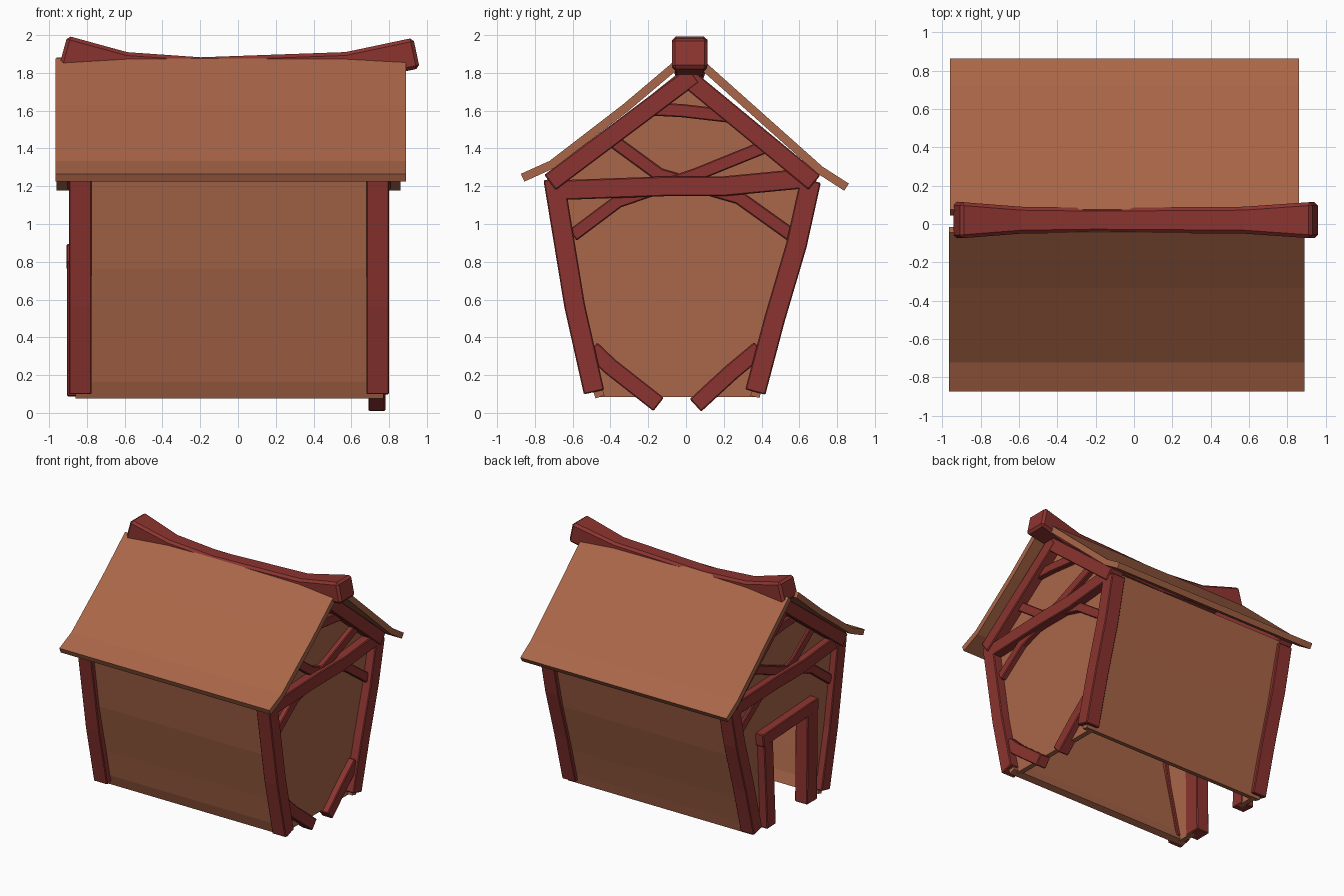
import bpy
import bmesh
from mathutils import Vector

old = bpy.data.objects.get("Cube")
if old:
    bpy.data.objects.remove(old, do_unlink=True)


def material(name, rgb):
    m = bpy.data.materials.new(name)
    m.use_nodes = True
    m.diffuse_color = (*rgb, 1)
    m.node_tree.nodes["Principled BSDF"].inputs["Base Color"].default_value = (*rgb, 1)
    return m


BROWN = material("plank brown", (0.40, 0.133, 0.065))
RED = material("timber red", (0.26, 0.034, 0.029))


def finish(name, bm, mat, bevel=0):
    bmesh.ops.recalc_face_normals(bm, faces=bm.faces[:])
    mesh = bpy.data.meshes.new(name)
    bm.to_mesh(mesh)
    bm.free()
    mesh.materials.append(mat)
    obj = bpy.data.objects.new(name, mesh)
    bpy.context.collection.objects.link(obj)
    if bevel:
        mod = obj.modifiers.new("worn edges", 'BEVEL')
        mod.width, mod.segments, mod.limit_method = bevel, 1, 'ANGLE'
    return obj


def sweep(name, path, width, centre, depth, mat, bevel=0, along_x=False):
    """Box section swept along a 2D path; depth runs across the path's plane."""
    pts = [Vector(p) for p in path]
    depths = depth if isinstance(depth, list) else [depth] * len(pts)
    bm = bmesh.new()
    rings = []
    for i, p in enumerate(pts):
        before = (p - pts[i - 1]).normalized() if i else None
        after = (pts[i + 1] - p).normalized() if i < len(pts) - 1 else None
        d = ((before or after) + (after or before)).normalized()
        miter = d.dot(after or before)
        n = Vector((-d.y, d.x)) * width / 2 / miter
        ring = []
        for s, t in ((-1, -1), (1, -1), (1, 1), (-1, 1)):
            q, c = p + n * s, centre + t * depths[i] / 2
            ring.append(bm.verts.new((q.x, c, q.y) if along_x else (c, q.x, q.y)))
        rings.append(ring)
    for a, b in zip(rings, rings[1:]):
        for k in range(4):
            bm.faces.new((a[k], a[(k + 1) % 4], b[(k + 1) % 4], b[k]))
    bm.faces.new(rings[0])
    bm.faces.new(rings[-1])
    return finish(name, bm, mat, bevel)


def panel(name, outline, x, thick):
    bm = bmesh.new()
    face = bm.faces.new([bm.verts.new((x - thick / 2, y, z)) for y, z in outline])
    out = bmesh.ops.extrude_face_region(bm, geom=[face])
    moved = [v for v in out["geom"] if isinstance(v, bmesh.types.BMVert)]
    bmesh.ops.translate(bm, verts=moved, vec=(thick, 0, 0))
    return finish(name, bm, BROWN)


# Curved long walls
front_path = [(-0.455, 0.085), (-0.485, 0.17), (-0.53, 0.38), (-0.62, 0.77), (-0.70, 1.27)]
back_path = [(0.365, 0.085), (0.385, 0.17), (0.44, 0.38), (0.555, 0.77), (0.67, 1.25)]
sweep("front_wall", front_path, 0.05, -0.045, 1.63, BROWN)
sweep("back_wall", back_path, 0.05, -0.045, 1.63, BROWN)

# Gable walls, one with a doorway notch
gable = front_path + [(0.01, 1.84)] + back_path[::-1]
door = [(0.21, 0.085), (0.21, 0.80), (-0.30, 0.82), (-0.30, 0.085)]
panel("closed_gable_wall", gable, 0.71, 0.04)
panel("door_gable_wall", gable + door, -0.82, 0.04)

# Flared roof slopes
sweep("front_roof", [(-0.03, 1.86), (-0.32, 1.615), (-0.71, 1.315), (-0.865, 1.245)],
      0.045, -0.038, 1.855, BROWN)
sweep("back_roof", [(0.06, 1.865), (0.34, 1.615), (0.71, 1.285), (0.85, 1.195)],
      0.045, -0.05, 1.82, BROWN)

# Sagging ridge beam
sweep("ridge_beam", [(-0.925, 1.917), (-0.6, 1.828), (-0.2, 1.8), (0.58, 1.828), (0.945, 1.905)],
      0.165, 0.02, [0.19, 0.14, 0.13, 0.14, 0.19], RED, 0.018, along_x=True)

# Timber frame at each end: (part, path, width, outward shift, depth)
frame = [
    ("front_post", [(-0.487, 0.11), (-0.59, 0.57), (-0.70, 1.24)], 0.11, 0, 0.12),
    ("back_post", [(0.367, 0.11), (0.47, 0.5), (0.585, 0.89), (0.66, 1.23)], 0.11, 0, 0.12),
    ("front_rafter", [(-0.72, 1.22), (0.04, 1.79)], 0.10, 0.01, 0.12),
    ("back_rafter", [(0.68, 1.22), (0.0, 1.78)], 0.10, 0.008, 0.12),
    ("collar_beam", [(-0.2, 1.61), (-0.02, 1.60), (0.24, 1.57)], 0.07, -0.01, 0.08),
    ("rising_brace", [(-0.6, 0.94), (-0.36, 1.12), (0.05, 1.26), (0.42, 1.41)], 0.07, -0.01, 0.08),
    ("falling_brace", [(-0.4, 1.45), (-0.14, 1.26), (0.28, 1.14), (0.56, 0.94)], 0.07, -0.015, 0.08),
]
tie = [(-0.65, 1.18), (-0.1, 1.20), (0.2, 1.20), (0.62, 1.24)]
for end, x, side in (("closed", 0.74, 1), ("door", -0.835, -1)):
    for part, path, width, shift, depth in frame:
        sweep(f"{end}_{part}", path, width, x + side * shift, depth, RED, 0.006)
    tie_path = tie if side > 0 else [(-y, z) for y, z in reversed(tie)]
    sweep(f"{end}_tie_beam", tie_path, 0.105, x + side * 0.005, 0.11, RED, 0.006)

# Foot braces on the closed end
sweep("front_foot_brace", [(-0.50, 0.34), (-0.40, 0.245), (-0.145, 0.045)],
      0.09, 0.735, 0.09, RED, 0.006)
sweep("back_foot_brace", [(0.39, 0.34), (0.24, 0.215), (0.05, 0.04)],
      0.09, 0.735, 0.09, RED, 0.006)

# Door frame
sweep("back_door_post", [(0.21, 0.09), (0.25, 0.84)], 0.11, -0.85, 0.11, RED, 0.006)
sweep("front_door_post", [(-0.30, 0.09), (-0.31, 0.86)], 0.13, -0.85, 0.11, RED, 0.006)
sweep("door_lintel", [(0.32, 0.81), (-0.38, 0.845)], 0.10, -0.85, 0.115, RED, 0.006)
